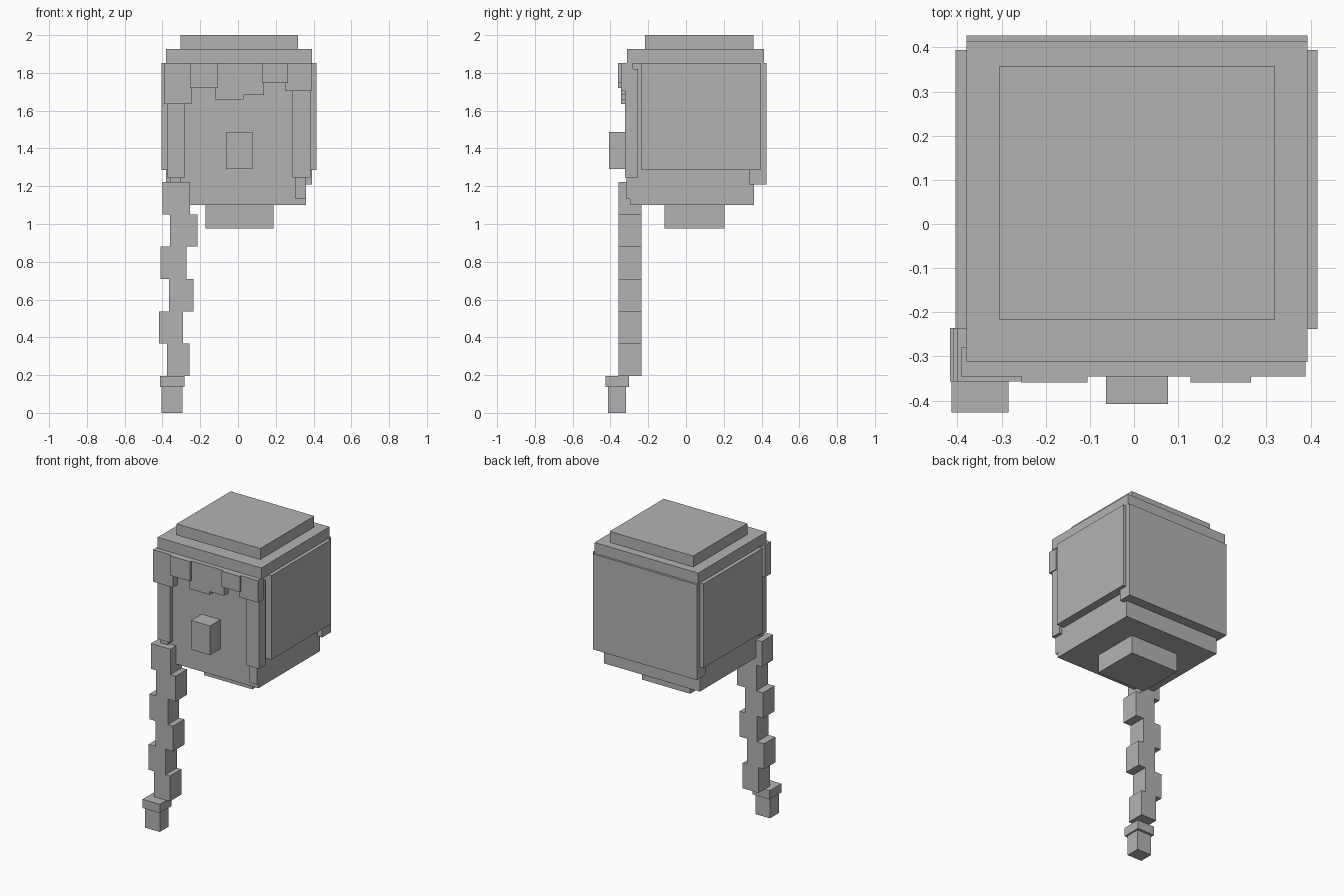
import bpy
import bmesh

grey = bpy.data.materials.new("grey")
grey.diffuse_color = (0.45, 0.45, 0.45, 1)


def box(name, x, y, z):
    """Flat-faced block spanning the given x, y and z ranges."""
    bm = bmesh.new()
    bmesh.ops.create_cube(bm, size=1)
    for v in bm.verts:
        v.co = [r[0] if c < 0 else r[1] for c, r in zip(v.co, (x, y, z))]
    me = bpy.data.meshes.new(name)
    bm.to_mesh(me)
    bm.free()
    me.materials.append(grey)
    ob = bpy.data.objects.new(name, me)
    bpy.context.collection.objects.link(ob)
    return ob


# Head, nose and neck
box("head", (-0.355, 0.36), (-0.297, 0.36), (1.1, 1.86))
box("nose", (-0.063, 0.077), (-0.408, -0.29), (1.29, 1.487))
box("neck", (-0.173, 0.187), (-0.115, 0.203), (0.977, 1.11))

# Stepped hair on top, back and sides
box("hair_crown", (-0.305, 0.318), (-0.217, 0.358), (1.92, 2.0))
box("hair_cap", (-0.38, 0.393), (-0.313, 0.413), (1.85, 1.926))
box("hair_back", (-0.38, 0.393), (0.335, 0.427), (1.21, 1.853))
box("hair_side_left", (-0.405, -0.345), (-0.238, 0.394), (1.285, 1.852))
box("hair_side_right", (0.35, 0.416), (-0.238, 0.394), (1.285, 1.852))

# Sideburn strips with narrow tips
for side, x, tip in (("left", (-0.372, -0.28), (-0.357, -0.302)),
                     ("right", (0.288, 0.383), (0.305, 0.361))):
    box("sideburn_" + side, x, (-0.324, -0.253), (1.247, 1.82))
    box("sideburn_tip_" + side, tip, (-0.315, -0.27), (1.132, 1.26))

# Fringe: x range, front y, bottom z
fringe = [((-0.392, -0.245), -0.345, 1.636),
          ((-0.255, -0.105), -0.359, 1.72),
          ((-0.12, 0.137), -0.345, 1.682),
          ((-0.12, 0.03), -0.344, 1.66),
          ((0.128, 0.265), -0.359, 1.746),
          ((0.25, 0.389), -0.345, 1.704)]
for i, (x, y, z) in enumerate(fringe):
    box(f"fringe_{i + 1}", x, (y, -0.28), (z, 1.852))

# Zigzag braid hanging from the left sideburn
braid = [(-0.40, -0.253), (-0.36, -0.215), (-0.41, -0.273),
         (-0.365, -0.235), (-0.417, -0.29), (-0.375, -0.258)]
step = (1.222 - 0.195) / 6
for i, x in enumerate(braid):
    top = 1.222 - i * step
    box(f"braid_{i + 1}", x, (-0.357, -0.236), (top - step, top))
box("braid_band", (-0.413, -0.284), (-0.427, -0.302), (0.136, 0.195))
box("braid_tip", (-0.404, -0.295), (-0.412, -0.318), (0.0, 0.14))
